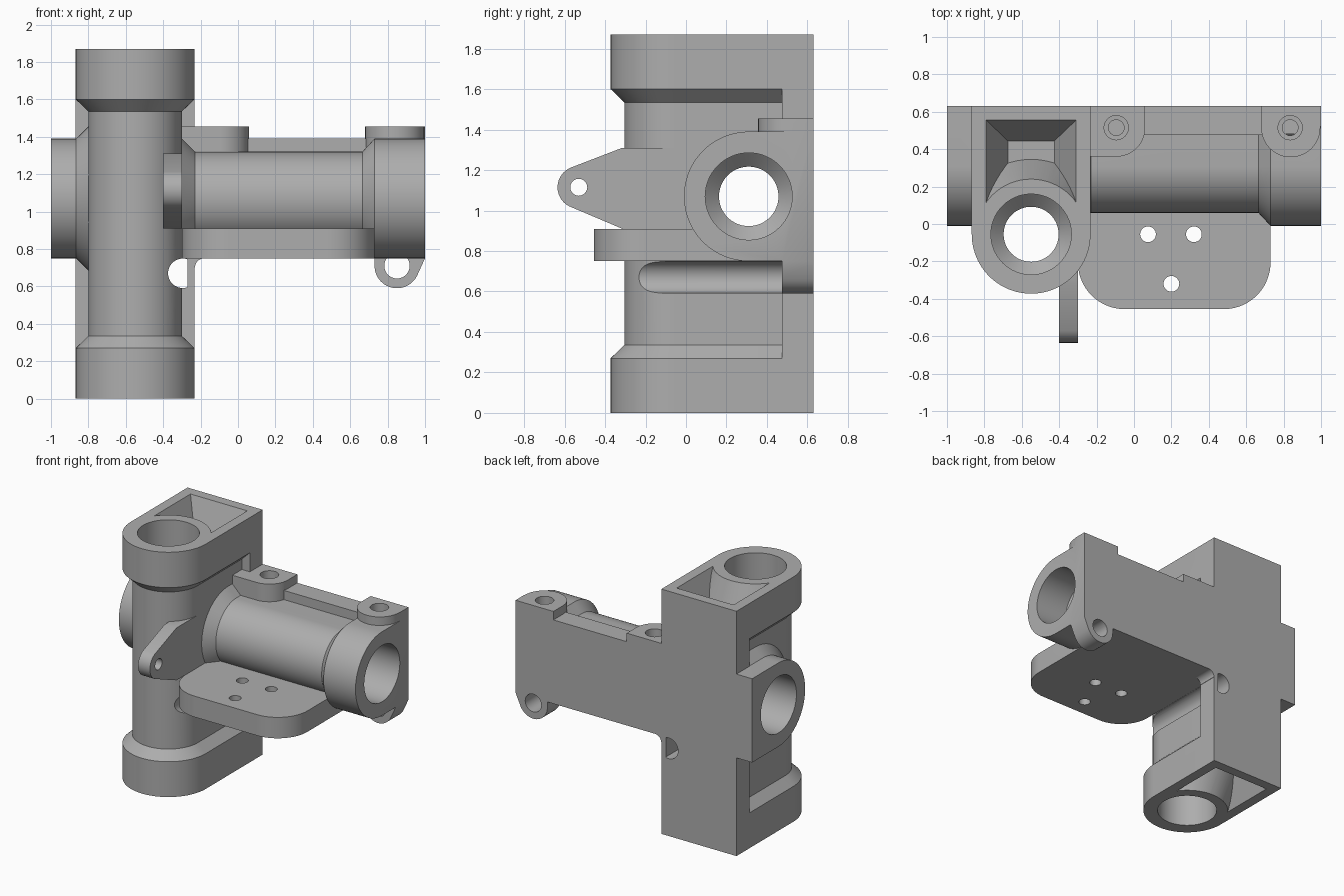
import bpy, bmesh
from math import sin, cos, pi, radians

if "Cube" in bpy.data.objects:
    bpy.data.objects.remove(bpy.data.objects["Cube"])

grey = bpy.data.materials.new("cast grey")
grey.use_nodes = True
colour = (0.42, 0.42, 0.42, 1)
grey.diffuse_color = colour
grey.node_tree.nodes["Principled BSDF"].inputs["Base Color"].default_value = colour

# Local (u, v, depth) to world for each sweep axis
MAPS = {"x": lambda u, v, d: (d, v, u),
        "y": lambda u, v, d: (u, d, v),
        "z": lambda u, v, d: (u, v, d),
        "side": lambda u, v, d: (d, u, v)}


def arc(cu, cv, r, start, end, n=24):
    angles = [radians(start + (end - start) * i / n) for i in range(n + 1)]
    return [(cu + r * cos(a), cv + r * sin(a)) for a in angles]


def circle(cu, cv, r, n=64):
    return arc(cu, cv, r, 0, 360, n)[:-1]


def d_outline(cu, cv, r):
    """Half-round front with straight sides running to the flat back."""
    return [(cu - r, BACK)] + arc(cu, cv, r, 180, 360, 48) + [(cu + r, BACK)]


def rect(u0, u1, v0, v1):
    return [(u0, v0), (u1, v0), (u1, v1), (u0, v1)]


def loft(name, axis, sections):
    """Closed solid through matching rings at successive depths."""
    bm = bmesh.new()
    rings = [[bm.verts.new(MAPS[axis](u, v, d)) for u, v in ring]
             for d, ring in sections]
    n = len(rings[0])
    for a, b in zip(rings, rings[1:]):
        for i in range(n):
            j = (i + 1) % n
            bm.faces.new((a[i], a[j], b[j], b[i]))
    bm.faces.new(rings[0])
    bm.faces.new(rings[-1])
    bmesh.ops.recalc_face_normals(bm, faces=bm.faces)
    mesh = bpy.data.meshes.new(name)
    bm.to_mesh(mesh)
    bm.free()
    obj = bpy.data.objects.new(name, mesh)
    bpy.context.collection.objects.link(obj)
    mesh.materials.append(grey)
    return obj


def prism(name, axis, ring, d0, d1):
    return loft(name, axis, [(d0, ring), (d1, ring)])


def combine(target, tool, operation):
    """Apply one boolean and discard the tool."""
    mod = target.modifiers.new(operation, "BOOLEAN")
    mod.operation, mod.object, mod.solver = operation, tool, "MANIFOLD"
    bpy.context.view_layer.update()
    graph = bpy.context.evaluated_depsgraph_get()
    result = bpy.data.meshes.new_from_object(target.evaluated_get(graph))
    target.modifiers.clear()
    target.data = result
    bpy.data.objects.remove(tool)


BACK, PLATE = 0.63, 0.475
VX, VY = -0.55, -0.055      # upright axis
HY, HZ = 0.31, 1.07         # crosswise axis
HEIGHT, WIDE, SLIM = 1.87, 0.3175, 0.25

# Upright sleeve with thick collars
body = loft("bracket_body", "z", [
    (z, d_outline(VX, VY, r)) for z, r in
    [(0, WIDE), (0.27, WIDE), (0.335, SLIM), (1.535, SLIM), (1.6, WIDE), (HEIGHT, WIDE)]])

solids = []

# Crosswise sleeve
solids.append(loft("cross_sleeve", "x", [
    (x, d_outline(HZ, HY, r)) for x, r in
    [(-1, 0.32), (-0.865, 0.32), (-0.8, 0.385), (-0.3, 0.32), (-0.23, SLIM),
     (0.665, SLIM), (0.73, 0.32), (1, 0.32)]]))

# Flat back plates
solids.append(prism("upright_back", "y", rect(VX - WIDE, VX + WIDE, 0, HEIGHT), PLATE, BACK))
solids.append(prism("cross_back", "y", rect(-1, 1, 0.75, 1.39), PLATE, BACK))

# Mounting shelf with rounded front corners
solids.append(prism("shelf", "z",
    arc(-0.05, -0.205, 0.25, 180, 270) + arc(0.48, -0.205, 0.25, 270, 360)
    + [(0.73, 0.55), (-0.3, 0.55)], 0.75, 0.91))

# Front ear
solids.append(prism("front_ear", "side",
    [(-0.02, 1.31), (-0.315, 1.31)] + arc(-0.53, 1.115, 0.105, 112, 248)
    + [(-0.315, 0.91), (-0.02, 0.91)], -0.4, -0.3))

# Screw bosses along the top edge
solids.append(prism("left_boss", "z",
    [(-0.3, BACK), (-0.3, 0.36)] + arc(-0.095, 0.515, 0.155, 270, 360)
    + [(0.06, BACK)], 1.3, 1.455))
solids.append(prism("right_boss", "z",
    [(0.68, BACK)] + arc(0.838, 0.515, 0.158, 180, 360) + [(1, 0.53), (1, BACK)], 1.3, 1.455))

# Hanging lug and inner corner fillet on the back plate
solids.append(prism("lower_lug", "y",
    [(0.73, 0.8), (0.73, 0.71)] + arc(0.85, 0.71, 0.12, 185, 338)
    + [(1, 0.75), (1, 0.8)], PLATE, BACK))
solids.append(prism("corner_fillet", "y",
    [(-0.26, 0.77), (-0.26, 0.7)] + arc(-0.18, 0.7, 0.05, 180, 90, 10)
    + [(-0.18, 0.77)], PLATE, BACK))

for solid in solids:
    combine(body, solid, "UNION")

cutters = []


# Stepped through-bores
def bore(name, axis, cu, cv, low, high):
    wide, slim = 0.215, 0.147
    steps = [(low - 0.02, wide), (low + 0.27, wide), (low + 0.335, slim),
             (high - 0.335, slim), (high - 0.27, wide), (high + 0.02, wide)]
    return loft(name, axis, [(d, circle(cu, cv, r)) for d, r in steps])


cutters.append(bore("upright_bore", "z", VX, VY, 0, HEIGHT))
cutters.append(bore("cross_bore", "x", HZ, HY, -1, 1))

# Tapered pockets behind the upright bore, at both ends
for end, inward in ((HEIGHT, -1), (0, 1)):
    floor = end + inward * 0.27
    outside = end - inward * 0.02
    pocket = loft("pocket", "z", [
        (outside, rect(-0.79, -0.31, -0.055, 0.555)),
        (end, rect(-0.79, -0.31, -0.055, 0.555)),
        (floor, rect(-0.675, -0.425, -0.055, 0.445))])
    guard = loft("pocket_guard", "z", [
        (outside - inward * 0.02, circle(VX, VY, 0.295)),
        (end, circle(VX, VY, 0.295)),
        (floor + inward * 0.05, circle(VX, VY, 0.42))])
    combine(pocket, guard, "DIFFERENCE")
    cutters.append(pocket)

# Screw holes in bosses, shelf, ear and lug
for x in (-0.095, 0.835):
    cutters.append(loft("boss_hole", "z", [
        (d, circle(x, 0.515, r, 32)) for d, r in
        [(1.2, 0.042), (1.36, 0.042), (1.361, 0.065), (1.5, 0.065)]]))
for x, y in ((0.075, -0.055), (0.32, -0.055), (0.2, -0.32)):
    cutters.append(prism("shelf_hole", "z", circle(x, y, 0.042, 32), 0.7, 0.95))
cutters.append(prism("ear_hole", "side", circle(-0.53, 1.115, 0.042, 32), -0.45, -0.25))
cutters.append(prism("lug_hole", "y", circle(0.85, 0.71, 0.068, 32), PLATE, 0.7))

# Cable passage along the upright's side, flat against the back plate edge
passage = [(min(x, -0.27), z) for x, z in circle(-0.295, 0.67, 0.079, 48)]
cutters.append(prism("cable_passage", "y", passage, -0.5, 0.7))

for cutter in cutters:
    combine(body, cutter, "DIFFERENCE")

# Smooth curves, crisp edges
bpy.ops.object.select_all(action="DESELECT")
body.select_set(True)
bpy.context.view_layer.objects.active = body
bpy.ops.object.shade_smooth_by_angle(angle=radians(30))
